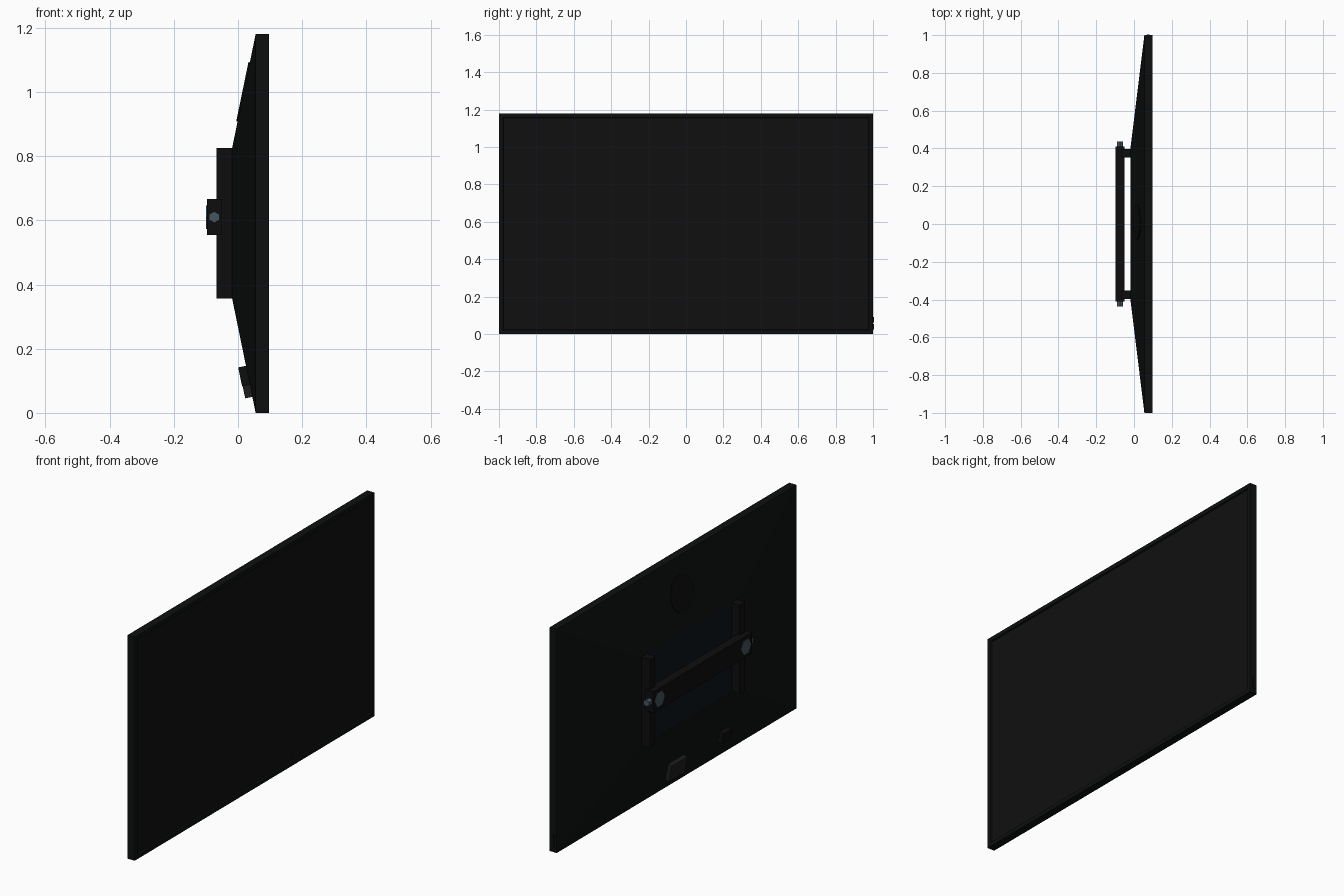
import bpy, bmesh, math
from mathutils import Matrix, Vector

if "Cube" in bpy.data.objects:
    bpy.data.objects.remove(bpy.data.objects["Cube"])


def material(name, rgb):
    m = bpy.data.materials.new(name)
    m.diffuse_color = (*rgb, 1)
    m.use_nodes = True
    m.node_tree.nodes["Principled BSDF"].inputs["Base Color"].default_value = m.diffuse_color
    return m


BLACK = material("black_plastic", (0.004, 0.004, 0.004))
SHELL = material("shell_black", (0.004, 0.005, 0.005))
GLASS = material("screen_black", (0.005, 0.005, 0.005))
BLUE = material("blue_black", (0.004, 0.007, 0.011))
GREY = material("dark_grey", (0.012, 0.012, 0.012))
STEEL = material("slate_steel", (0.06, 0.09, 0.11))


def finish(name, bm, *mats):
    bmesh.ops.recalc_face_normals(bm, faces=bm.faces)
    me = bpy.data.meshes.new(name)
    bm.to_mesh(me)
    bm.free()
    for m in mats:
        me.materials.append(m)
    ob = bpy.data.objects.new(name, me)
    bpy.context.collection.objects.link(ob)
    return ob


def box(name, centre, size, mat, tilt=0):
    bm = bmesh.new()
    M = Matrix.Translation(centre) @ Matrix.Rotation(tilt, 4, 'Y') @ Matrix.Diagonal((*size, 1))
    bmesh.ops.create_cube(bm, size=1, matrix=M)
    return finish(name, bm, mat)


def prism(name, centre, radius, depth, sides, mat, axis='X', tilt=0):
    bm = bmesh.new()
    turn = Matrix.Rotation(math.pi / 2, 4, 'Y' if axis == 'X' else 'X')
    M = Matrix.Translation(centre) @ Matrix.Rotation(tilt, 4, 'Y') @ turn
    bmesh.ops.create_cone(bm, cap_ends=True, segments=sides, radius1=radius,
                          radius2=radius, depth=depth, matrix=M)
    return finish(name, bm, mat)


# Frame and tapered back shell, built from the back panel forward
bm = bmesh.new()
rings = []
for x, w, z0, z1 in ((-0.019, 0.4, 0.36, 0.822), (0.055, 1, 0, 1.18), (0.097, 1, 0, 1.18)):
    rings.append([bm.verts.new((x, y, z)) for y, z in ((-w, z0), (w, z0), (w, z1), (-w, z1))])
back = bm.faces.new(rings[0])
front = bm.faces.new(rings[2])
for a, b in zip(rings, rings[1:]):
    for i in range(4):
        bm.faces.new((a[i], a[(i + 1) % 4], b[(i + 1) % 4], b[i]))
back.material_index = 1
# Recessed screen inside the bezel
bmesh.ops.recalc_face_normals(bm, faces=bm.faces)
bmesh.ops.inset_region(bm, faces=[front], thickness=0.03)
bmesh.ops.inset_region(bm, faces=[front], thickness=0.004)
for v in front.verts:
    v.co.x -= 0.008
front.material_index = 2
finish("television_body", bm, SHELL, BLUE, GLASS)

# Wall mount: rails, cross bar and bolts
for side, label in ((1, "left"), (-1, "right")):
    box("mount_rail_" + label, (-0.043, side * 0.375, 0.591), (0.048, 0.045, 0.468), BLACK)
    prism("face_bolt_" + label, (-0.094, side * 0.36, 0.61), 0.042, 0.01, 6, STEEL)
    prism("end_bolt_" + label, (-0.074, side * 0.42, 0.61), 0.018, 0.034, 6, STEEL, 'Y')
box("mount_cross_bar", (-0.0735, 0, 0.61), (0.047, 0.82, 0.112), BLACK)

# Parts lying on the sloped back
slope = math.atan2(0.074, 0.36)


def on_slope(z, lift):
    d = z if z < 0.6 else 1.18 - z
    return 0.055 - 0.074 * d / 0.36 - lift


prism("round_back_badge", (on_slope(1.0, 0), 0.01, 1.0), 0.094, 0.009, 16, BLACK, tilt=slope)
box("connector_box", (on_slope(0.092, 0.01), 0.045, 0.092), (0.026, 0.13, 0.09), GREY, -slope)
box("power_socket", (on_slope(0.115, 0.011), -0.35, 0.115), (0.028, 0.07, 0.06), BLACK, -slope)

# Side buttons
for i, z in enumerate((0.04, 0.077)):
    box(f"side_button_{i + 1}", (0.076, 0.999, z), (0.014, 0.01, 0.03), BLACK)
